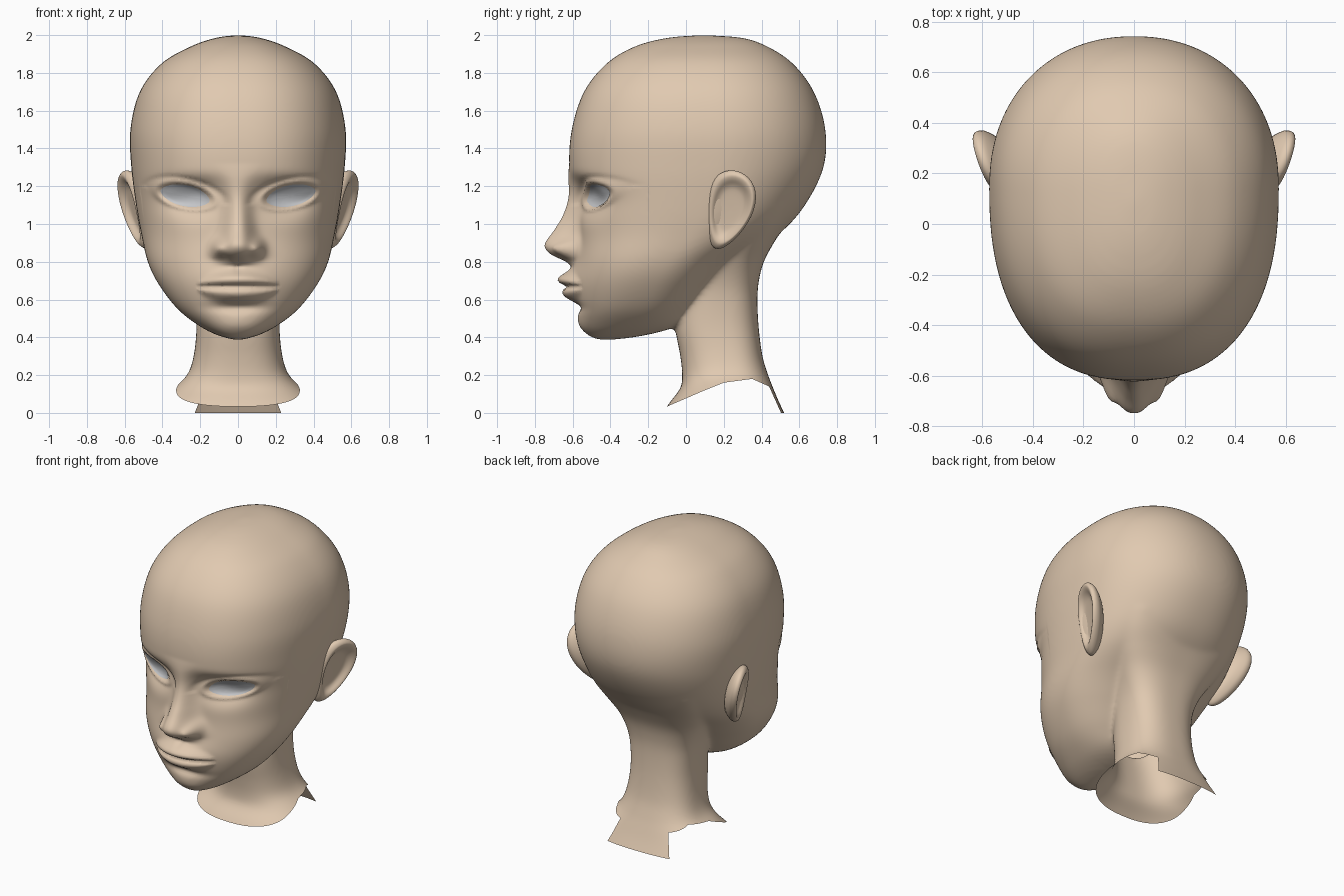
import bpy
import bmesh
from math import cos, sin, pi, exp, sqrt, radians
from mathutils import Vector
from mathutils.bvhtree import BVHTree

cube = bpy.data.objects.get("Cube")
if cube:
    bpy.data.objects.remove(cube, do_unlink=True)


def material(name, rgb):
    mat = bpy.data.materials.new(name)
    mat.use_nodes = True
    mat.diffuse_color = (*rgb, 1)
    mat.node_tree.nodes["Principled BSDF"].inputs["Base Color"].default_value = (*rgb, 1)
    return mat


skin = material("skin", (0.75, 0.588, 0.438))
eye_grey = material("eye grey", (0.565, 0.575, 0.595))


def add_object(name, bm, mat):
    mesh = bpy.data.meshes.new(name)
    bm.to_mesh(mesh)
    bm.free()
    mesh.materials.append(mat)
    mesh.shade_smooth()
    obj = bpy.data.objects.new(name, mesh)
    bpy.context.collection.objects.link(obj)
    return obj


def skin_rings(bm, rings):
    """Bridge closed rings of points and cap both ends."""
    loops = [[bm.verts.new(p) for p in ring] for ring in rings]
    n = len(loops[0])
    for a, b in zip(loops, loops[1:]):
        for i in range(n):
            j = (i + 1) % n
            bm.faces.new((a[i], a[j], b[j], b[i]))
    bm.faces.new(loops[0])
    bm.faces.new(loops[-1])


def spline(rows, steps=8):
    """Smooth curve through rows of numbers."""
    out = []
    for i in range(len(rows) - 1):
        p0, p1 = rows[max(i - 1, 0)], rows[i]
        p2, p3 = rows[i + 1], rows[min(i + 2, len(rows) - 1)]
        for s in range(steps):
            t = s / steps
            out.append([b + t * ((c - a) / 2 + t * (a - 2.5 * b + 2 * c - d / 2
                        + t * (1.5 * (b - c) + (d - a) / 2)))
                        for a, b, c, d in zip(p0, p1, p2, p3)])
    return out + [list(rows[-1])]


def lookup(table, key, col=1):
    """Linear interpolation in a table sorted by its first column."""
    if key <= table[0][0]:
        return table[0][col]
    for a, b in zip(table, table[1:]):
        if key <= b[0]:
            return a[col] + (b[col] - a[col]) * (key - a[0]) / (b[0] - a[0])
    return table[-1][col]


def section(z, w, front, back, front_round, back_round, n=96):
    """Rounded cross-section, widest a little behind its middle."""
    mid = front + (back - front) * 0.56
    ring = []
    for i in range(n):
        c, s = cos(2 * pi * i / n), sin(2 * pi * i / n)
        power = 2 / (back_round if s > 0 else front_round)
        x = w * abs(c) ** power * (1 if c > 0 else -1)
        y = mid + (back - mid if s > 0 else front - mid) * abs(s) ** power
        ring.append((x, y, z))
    return ring


# Skull and neck profiles: height, half width, front, back
SKULL = [(2, .01, .08, .1), (1.985, .12, -.1, .3), (1.94, .25, -.27, .43),
         (1.85, .405, -.42, .565), (1.7, .52, -.54, .677), (1.5, .57, -.605, .738),
         (1.3, .565, -.618, .728), (1.1, .54, -.587, .63), (.95, .513, -.565, .495),
         (.8, .478, -.575, .275), (.68, .42, -.58, .15), (.55, .32, -.57, .04),
         (.46, .205, -.555, -.05), (.41, .105, -.515, -.22), (.385, .01, -.46, -.4)]
NECK = [(1.1, .43, .06, .59), (1, .4, .06, .53), (.9, .35, .04, .465),
        (.8, .293, 0, .412), (.7, .25, -.02, .386), (.6, .228, -.04, .378),
        (.45, .22, -.055, .385), (.3, .235, -.03, .405), (.2, .27, -.02, .435),
        (.13, .345, -.03, .462), (.05, .44, -.09, .496), (-.06, .52, -.16, .55)]
# Lower edge of the neck: depth, height
NECK_EDGE = [(-.12, .025), (.1, .12), (.2, .16), (.35, .18), (.44, .14), (.503, 0), (.6, 0)]
# Nose: height, projection, half width
NOSE = spline([(.775, 0, .09), (.805, .05, .095), (.83, .115, .105), (.86, .163, .106),
               (.9, .178, .097), (.97, .13, .078), (1.05, .075, .066), (1.15, .035, .066),
               (1.25, .012, .09), (1.32, 0, .12)], 4)
EYE = Vector((0.28, 1.15))
EYE_W, EYE_H, TILT = 0.133, 0.056, radians(12)


def bump(x, z, cx, cz, rx, rz):
    return exp(-((x - cx) / rx) ** 2 - ((z - cz) / rz) ** 2)


def face_relief(x, z):
    """Forward projection of the features at a point of the face."""
    x = abs(x)
    # Nose and wings
    out = lookup(NOSE, z) * exp(-(x / lookup(NOSE, z, 2)) ** 2.5)
    out += 0.055 * bump(x, z, 0.104, 0.873, 0.034, 0.04)
    out -= 0.01 * bump(x, z, 0.058, 0.826, 0.025, 0.012)
    # Mouth
    out += 0.05 * bump(x, z, 0, 0.7, 0.19, 0.11)
    taper = max(0, 1 - (x / 0.22) ** 2) ** 0.7
    if taper > 0:
        out += 0.05 * taper * exp(-((z - 0.676 - 0.032 * taper) / (0.03 * taper + 0.006)) ** 2)
        out += 0.042 * taper * exp(-((z - 0.664 + 0.036 * taper) / (0.033 * taper + 0.006)) ** 2)
        out -= 0.024 * sqrt(taper) * exp(-((z - 0.669) / 0.011) ** 2)
    out -= 0.01 * bump(x, z, 0, 0.765, 0.02, 0.025)
    out -= 0.026 * bump(x, z, 0, 0.56, 0.13, 0.028)
    out += 0.01 * bump(x, z, 0, 0.47, 0.1, 0.05)
    # Eye socket, brow and lids
    out -= 0.092 * bump(x, z, 0.245, 1.14, 0.16, 0.095)
    out += 0.008 * bump(x, z, 0.25, 1.26, 0.15, 0.045)
    dx, dz = x - EYE.x, z - EYE.y
    u = (dx * cos(TILT) + dz * sin(TILT)) / EYE_W
    v = (dz * cos(TILT) - dx * sin(TILT)) / EYE_H
    d = sqrt(u * u + v * v)
    out += 0.014 * exp(-((d - 1.2) / 0.18) ** 2)
    if d < 1:
        out -= 0.008 * (1 - d ** 4)
    if v > 0:
        out -= 0.006 * exp(-((d - 1.65) / 0.15) ** 2)
    return out


# Head and neck fused into one skin
bm = bmesh.new()
skin_rings(bm, [section(*row, 2.4, 2.15) for row in spline(SKULL)])
skin_rings(bm, [section(*row, 2.5, 2.6) for row in spline(NECK)])
bmesh.ops.recalc_face_normals(bm, faces=bm.faces)
head = add_object("head", bm, skin)
remesh = head.modifiers.new("fuse", "REMESH")
remesh.mode = "VOXEL"
remesh.voxel_size = 0.012
smooth = head.modifiers.new("soften", "SMOOTH")
smooth.factor = 0.5
smooth.iterations = 24
graph = bpy.context.evaluated_depsgraph_get()
fused = bpy.data.meshes.new_from_object(head.evaluated_get(graph))
head.modifiers.clear()

# Features pushed out of the face
bm = bmesh.new()
bm.from_mesh(fused)
for v in bm.verts:
    if v.co.y < -0.2 and v.co.z > 0.36:
        v.co.y -= face_relief(v.co.x, v.co.z)

# Neck trimmed open along its sloping edge
for (y0, z0), (y1, z1) in zip(NECK_EDGE, NECK_EDGE[1:]):
    faces = [f for f in bm.faces if f.calc_center_median().z < 0.25]
    parts = {e for f in faces for e in f.edges} | {v for f in faces for v in f.verts}
    bmesh.ops.bisect_plane(bm, geom=faces + list(parts), plane_co=(0, y0, z0),
                           plane_no=(0, z0 - z1, y1 - y0))
low = []
for f in bm.faces:
    c = f.calc_center_median()
    if c.z < lookup(NECK_EDGE, c.y):
        low.append(f)
bmesh.ops.delete(bm, geom=low, context="FACES")
bm.normal_update()
surface = BVHTree.FromBMesh(bm)
bm.to_mesh(head.data)
bm.free()
head.data.materials.clear()
head.data.materials.append(skin)
head.data.shade_smooth()


# Almond eyes laid between the lids
def make_eye(name, side):
    bm = bmesh.new()
    rings = []
    for k in range(1, 9):
        r = k / 8
        ring = []
        for i in range(48):
            t = 2 * pi * i / 48
            u = EYE_W * r * cos(t)
            v = EYE_H * r * sin(t) * abs(sin(t)) ** 0.25
            x = side * (EYE.x + u * cos(TILT) - v * sin(TILT))
            z = EYE.y + u * sin(TILT) + v * cos(TILT)
            hit = surface.ray_cast(Vector((x, -2, z)), Vector((0, 1, 0)))[0]
            ring.append(bm.verts.new((x, hit.y - 0.005 - 0.012 * (1 - r * r), z)))
        rings.append(ring)
    bm.faces.new(rings[0])
    for a, b in zip(rings, rings[1:]):
        for i in range(48):
            j = (i + 1) % 48
            bm.faces.new((a[i], b[i], b[j], a[j]))
    bmesh.ops.recalc_face_normals(bm, faces=bm.faces)
    if sum(f.normal.y for f in bm.faces) > 0:
        bmesh.ops.reverse_faces(bm, faces=bm.faces)
    add_object(name, bm, eye_grey)


# Ears: a dished shell with a rolled rim; radius, height above the dish plane
EAR = [(.02, .004), (.45, .006), (.62, .014), (.78, .034), (.9, .036),
       (1, .012), (.95, -.02), (.65, -.06), (.02, -.08)]


def make_ear(name, side):
    bm = bmesh.new()
    rings = []
    for r, h in spline(EAR, 4):
        ring = []
        for i in range(40):
            t = 2 * pi * i / 40
            dz = 0.207 * r * sin(t)
            dy = 0.124 * r * cos(t) * (1 + 1.2 * dz) + 0.17 * dz - 0.7 * dz * dz
            x = 0.54 + 0.35 * dy + 0.2 * dz + h
            ring.append((side * x, 0.235 + dy, 1.076 + dz))
        rings.append(ring)
    skin_rings(bm, rings)
    bmesh.ops.recalc_face_normals(bm, faces=bm.faces)
    add_object(name, bm, skin)


for label, side in (("left", 1), ("right", -1)):
    make_eye(label + "_eye", side)
    make_ear(label + "_ear", side)
